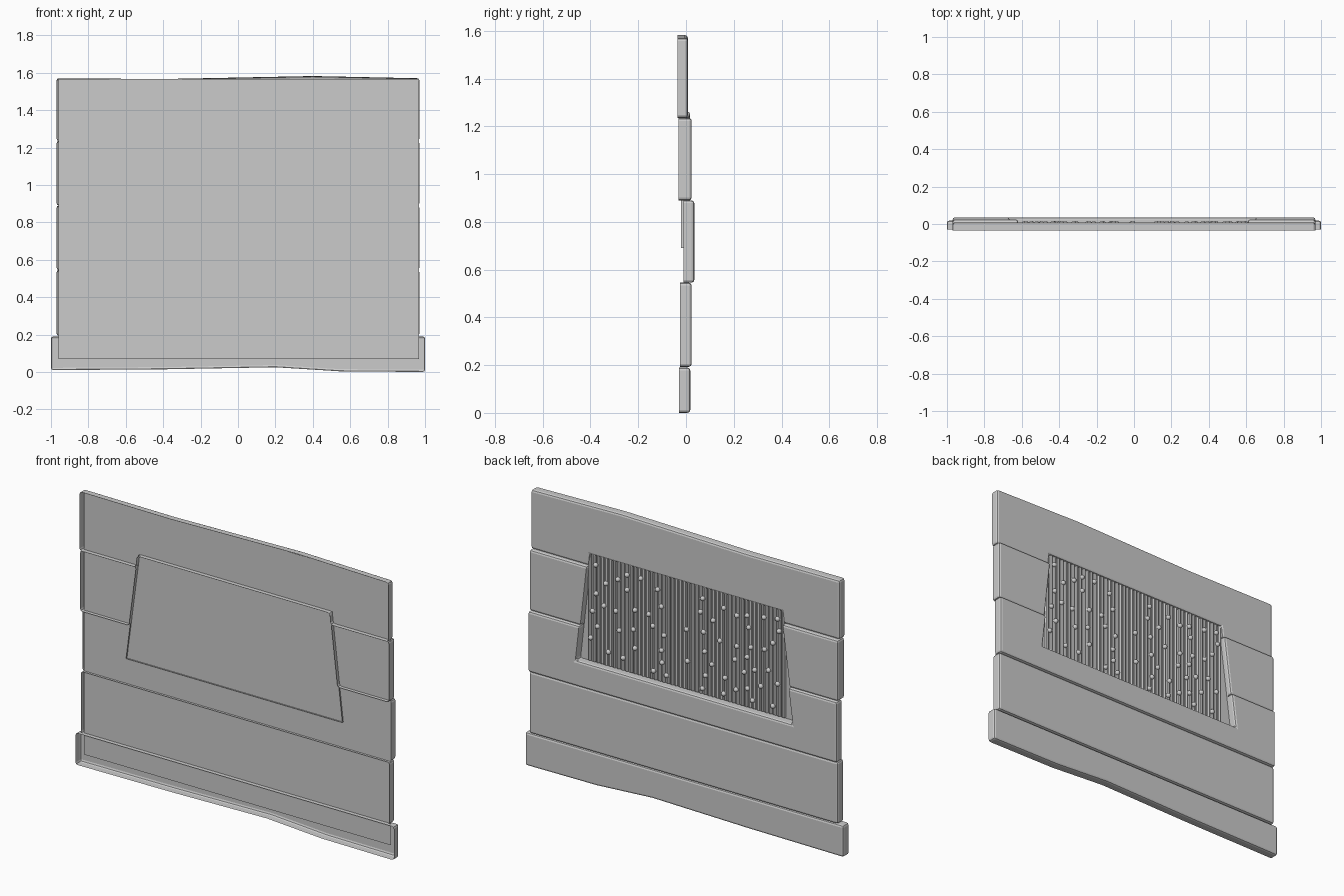
import bpy, bmesh, math, random
from mathutils import Vector

if "Cube" in bpy.data.objects:
    bpy.data.objects.remove(bpy.data.objects["Cube"])

random.seed(4)


def finish(name, bm, smooth=False):
    me = bpy.data.meshes.new(name)
    bm.to_mesh(me)
    bm.free()
    ob = bpy.data.objects.new(name, me)
    bpy.context.collection.objects.link(ob)
    if smooth:
        for p in me.polygons:
            p.use_smooth = True
    return ob


def left_x(z):   # slanted sides of the window opening
    return -0.69 + (z - 0.69) / 0.61 * 0.08


def right_x(z):
    return 0.67 - (z - 0.69) / 0.61 * 0.07


def plank(name, outline, y_front, y_back, width=0.012):
    """Board open at the front, rounded around its back face and corners."""
    bm = bmesh.new()
    back = [bm.verts.new((x, y_back, z)) for x, z in outline]
    front = [bm.verts.new((x, y_front, z)) for x, z in outline]
    n = len(outline)
    bm.faces.new(back)
    for i in range(n):
        j = (i + 1) % n
        bm.faces.new((back[j], back[i], front[i], front[j]))
    bmesh.ops.recalc_face_normals(bm, faces=bm.faces)
    bm.normal_update()
    edges = [e for e in bm.edges if len(e.link_faces) == 2
             and e.calc_face_angle() > math.radians(30)]
    bmesh.ops.bevel(bm, geom=edges, offset=width, segments=2, profile=0.5,
                    affect='EDGES', clamp_overlap=True)
    # outward normals: the back face must look to +y
    bm.normal_update()
    big = max(bm.faces, key=lambda f: f.calc_area())
    if big.normal.y < 0:
        bmesh.ops.reverse_faces(bm, faces=bm.faces)
    return finish(name, bm)


W = 0.97
Z0, Z1, Z2, Z3 = 0.193, 0.545, 0.89, 1.235   # seams
BOT, TOP = 0.69, 1.30                        # opening

# skirting board with an uneven lower edge
plank("skirting_board", [(-1, 0.01), (-0.4, 0.014), (0.2, 0.025), (0.55, 0.003),
                         (1, 0.0), (1, 0.19), (-1, 0.19)], -0.03, 0.018)
# full board
plank("lower_plank", [(-W, Z0), (W, Z0), (W, Z1), (-W, Z1)], -0.025, 0.024)
# board notched from above by the opening
plank("second_plank", [(-W, Z1), (W, Z1), (W, Z2), (right_x(Z2), Z2),
                       (right_x(BOT), BOT), (left_x(BOT), BOT),
                       (left_x(Z2), Z2), (-W, Z2)], -0.011, 0.035)
# two short boards beside the opening
plank("third_plank_left", [(-W, Z2), (left_x(Z2), Z2), (left_x(Z3), Z3), (-W, Z3)],
      -0.031, 0.024)
plank("third_plank_right", [(right_x(Z2), Z2), (W, Z2), (W, Z3), (right_x(Z3), Z3)],
      -0.031, 0.024)
# top board notched from below, uneven upper edge
plank("top_plank", [(-W, Z3), (left_x(Z3), Z3), (left_x(TOP), TOP),
                    (right_x(TOP), TOP), (right_x(Z3), Z3), (W, Z3), (W, 1.57),
                    (0.4, 1.582), (-0.4, 1.566), (-W, 1.57)], -0.036, 0.008)

# flat backing sheet
bm = bmesh.new()
bm.faces.new([bm.verts.new((x, -0.011, z)) for x, z in
              ((-0.96, 0.07), (0.968, 0.07), (0.968, 1.566), (-0.96, 1.566))])
finish("backing_sheet", bm)

# thin lining of the opening
bm = bmesh.new()
ring = [(left_x(TOP), TOP), (left_x(BOT), BOT), (right_x(BOT), BOT), (right_x(TOP), TOP)]
a = [bm.verts.new((x, -0.02, z)) for x, z in ring]
b = [bm.verts.new((x, 0.0, z)) for x, z in ring]
for i in range(3):
    bm.faces.new((a[i], b[i], b[i + 1], a[i + 1]))
finish("opening_lining", bm)

# vertical ribs inside the opening
bm = bmesh.new()
count, half = 48, 0.62
step = 2 * half / count
prev = None
for i in range(count):
    for k in range(5 if i == count - 1 else 4):
        t = math.pi * k / 4
        x = -half + step * (i + 0.5) - math.cos(t) * step / 2
        y = -0.010 + math.sin(t) * 0.012
        cur = (bm.verts.new((x, y, 0.695)), bm.verts.new((x, y, 1.305)))
        if prev:
            bm.faces.new((prev[0], prev[1], cur[1], cur[0]))
        prev = cur
finish("ribbed_panel", bm)

# round studs scattered over the ribs
spots = []
for _ in range(4000):
    p = Vector((random.uniform(-0.6, 0.6), random.uniform(0.72, 1.27)))
    if abs(p.x - 0.02) < 0.09 and random.random() < 0.9:
        continue
    if all((p - q).length > 0.065 for q in spots):
        spots.append(p)
    if len(spots) == 62:
        break
bm = bmesh.new()
for p in spots:
    r = bmesh.ops.create_icosphere(bm, subdivisions=2, radius=0.014)
    bmesh.ops.translate(bm, verts=r["verts"], vec=(p.x, 0.003, p.y))
finish("studs", bm, smooth=True)
